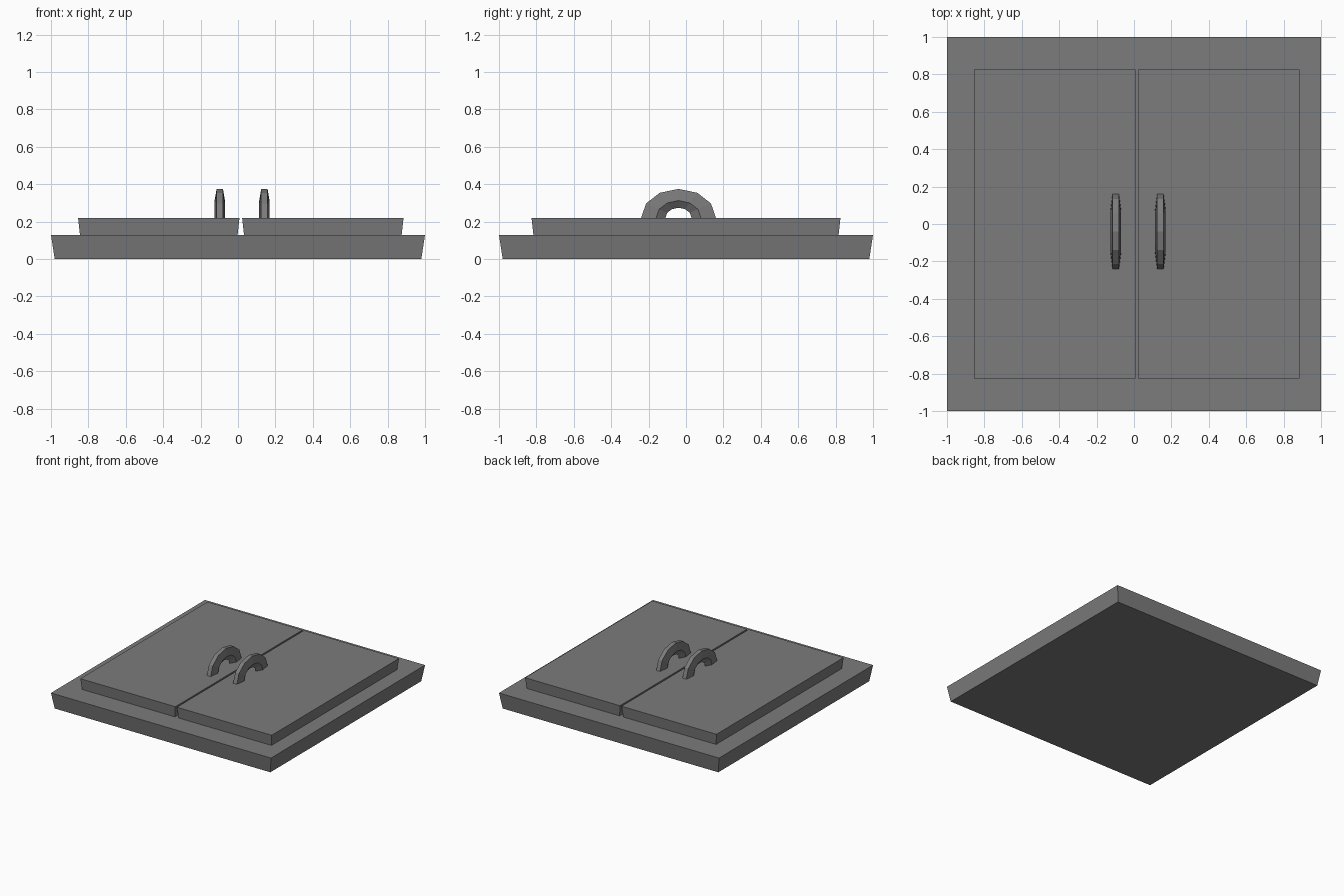
import bpy
import bmesh
import math

if "Cube" in bpy.data.objects:
    bpy.data.objects.remove(bpy.data.objects["Cube"], do_unlink=True)

GREY = (0.2, 0.2, 0.2, 1.0)
metal = bpy.data.materials.new("dark_grey_metal")
metal.use_nodes = True
metal.diffuse_color = GREY
metal.node_tree.nodes["Principled BSDF"].inputs["Base Color"].default_value = GREY


def finish(name, bm, location):
    """Turn a bmesh into a flat-shaded, named object."""
    bmesh.ops.recalc_face_normals(bm, faces=bm.faces[:])
    mesh = bpy.data.meshes.new(name)
    bm.to_mesh(mesh)
    bm.free()
    mesh.materials.append(metal)
    obj = bpy.data.objects.new(name, mesh)
    obj.location = location
    bpy.context.collection.objects.link(obj)
    return obj


def slab(name, x, z0, z1, half_x, half_y, inset):
    """Box whose sides lean in towards the bottom by the given inset."""
    bm = bmesh.new()
    bmesh.ops.create_cube(bm, size=2)
    for v in bm.verts:
        shrink = inset if v.co.z < 0 else 0
        v.co.x *= half_x - shrink
        v.co.y *= half_y - shrink
        v.co.z = z1 - z0 if v.co.z > 0 else 0
    return finish(name, bm, (x, 0, z0))


def arch_handle(name, x, y, z):
    """Half ring with a five-sided section, flattened slightly in height."""
    minor, major, steps = 0.0719, 0.142, 6
    half_width, squash = 0.029, 0.775
    bm = bmesh.new()
    rings = []
    for i in range(steps + 1):
        a = math.pi * i / steps
        ring = []
        for j in range(5):
            b = math.radians(36 + 72 * j)
            r = major + minor * math.cos(b)
            ring.append(bm.verts.new((half_width * math.sin(b),
                                      r * math.cos(a),
                                      r * math.sin(a) * squash)))
        rings.append(ring)
    for r0, r1 in zip(rings, rings[1:]):
        for j in range(5):
            k = (j + 1) % 5
            bm.faces.new((r0[j], r0[k], r1[k], r1[j]))
    bm.faces.new(rings[0])
    bm.faces.new(rings[-1])
    return finish(name, bm, (x, y, z))


# Square frame under the doors
slab("base_frame", 0, 0, 0.13, 1.0, 1.0, 0.02)

# Two door panels, each with an arched pull handle
for side, panel_x, handle_x in (("right", -0.4235, -0.0975), ("left", 0.4535, 0.141)):
    slab(side + "_door", panel_x, 0.13, 0.22, 0.4315, 0.826, 0.01)
    arch_handle(side + "_handle", handle_x, -0.04, 0.22)
